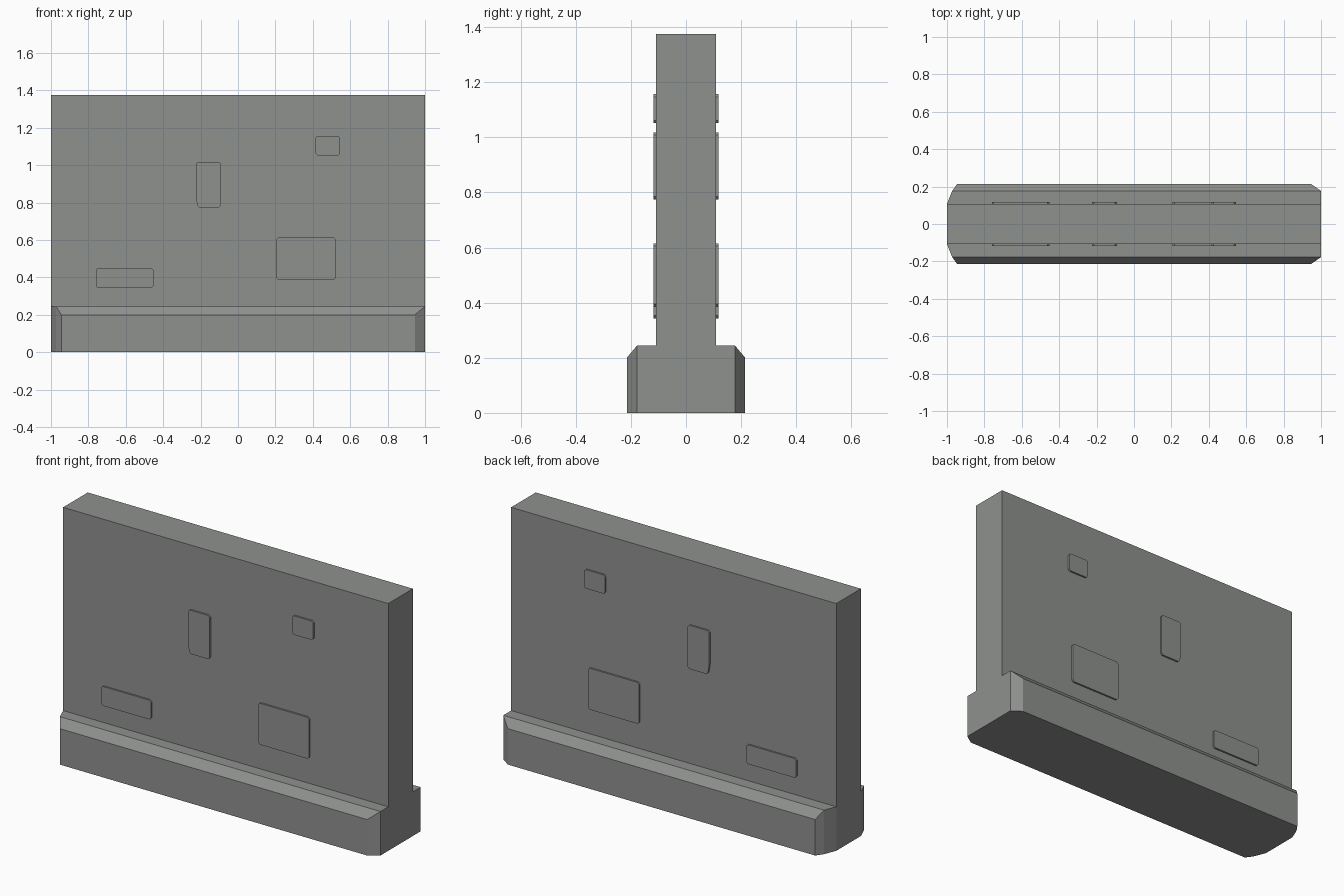
import bpy, bmesh

if "Cube" in bpy.data.objects:
    bpy.data.objects.remove(bpy.data.objects["Cube"])

# One concrete colour
concrete = bpy.data.materials.new("concrete_grey")
concrete.diffuse_color = (0.275, 0.285, 0.275, 1)
concrete.use_nodes = True
concrete.node_tree.nodes["Principled BSDF"].inputs["Base Color"].default_value = concrete.diffuse_color

WALL_Y, LIP_Y, BASE_Y = 0.108, 0.177, 0.215
BASE_Z, LIP_Z, TOP_Z = 0.245, 0.20, 1.375


def finish(name, bm):
    bmesh.ops.recalc_face_normals(bm, faces=bm.faces)
    mesh = bpy.data.meshes.new(name)
    bm.to_mesh(mesh)
    bm.free()
    mesh.materials.append(concrete)
    obj = bpy.data.objects.new(name, mesh)
    bpy.context.collection.objects.link(obj)
    return obj


# Wall slab: box between the footing and the top
bm = bmesh.new()
bmesh.ops.create_cube(bm, size=1)
for v in bm.verts:
    v.co.x *= 2
    v.co.y *= 2 * WALL_Y
    v.co.z = TOP_Z if v.co.z > 0 else BASE_Z
finish("wall_slab", bm)

# Footing: plan outline with cut corners, outer edges lower than the top
half = [(1, LIP_Y), (0.945, BASE_Y), (-0.945, BASE_Y), (-0.972, LIP_Y), (-1, WALL_Y)]
outline = half + [(x, -y) for x, y in reversed(half)]
bm = bmesh.new()
low = [bm.verts.new((x, y, 0)) for x, y in outline]
high = [bm.verts.new((x, y, LIP_Z if abs(y) == BASE_Y else BASE_Z)) for x, y in outline]
n = len(outline)
bm.faces.new(low)
for i in range(n):
    j = (i + 1) % n
    bm.faces.new((low[i], low[j], high[j], high[i]))
bm.faces.new(high[0:4])                                  # back slope
bm.faces.new(high[n - 4:n])                              # front slope
bm.faces.new([v for v in high if v.co.z > LIP_Z + 0.01])  # flat top
finish("footing", bm)


# Raised patches: thin plates with clipped corners, repeated on the back
def patch(name, x0, x1, z0, z1, notch=0.0, c=0.01):
    pts = [(x0 + c + notch, z0), (x1 - c, z0), (x1, z0 + c), (x1, z1 - c),
           (x1 - c, z1), (x0 + c, z1), (x0, z1 - c)]
    if notch:
        pts.append((x0, z0 + 0.06))
    pts.append((x0 + notch, z0 + c))
    for side, s in (("front", -1), ("back", 1)):
        bm = bmesh.new()
        face = bm.faces.new([bm.verts.new((x, s * (WALL_Y - 0.002), z)) for x, z in pts])
        ext = bmesh.ops.extrude_face_region(bm, geom=[face], use_keep_orig=True)
        moved = [g for g in ext["geom"] if isinstance(g, bmesh.types.BMVert)]
        bmesh.ops.translate(bm, verts=moved, vec=(0, s * 0.012, 0))
        finish(f"{name}_{side}", bm)


patch("low_patch", -0.76, -0.453, 0.343, 0.45)
patch("tall_patch", -0.225, -0.092, 0.775, 1.018, notch=0.007)
patch("large_patch", 0.207, 0.52, 0.385, 0.615)
patch("small_patch", 0.415, 0.545, 1.052, 1.157)
